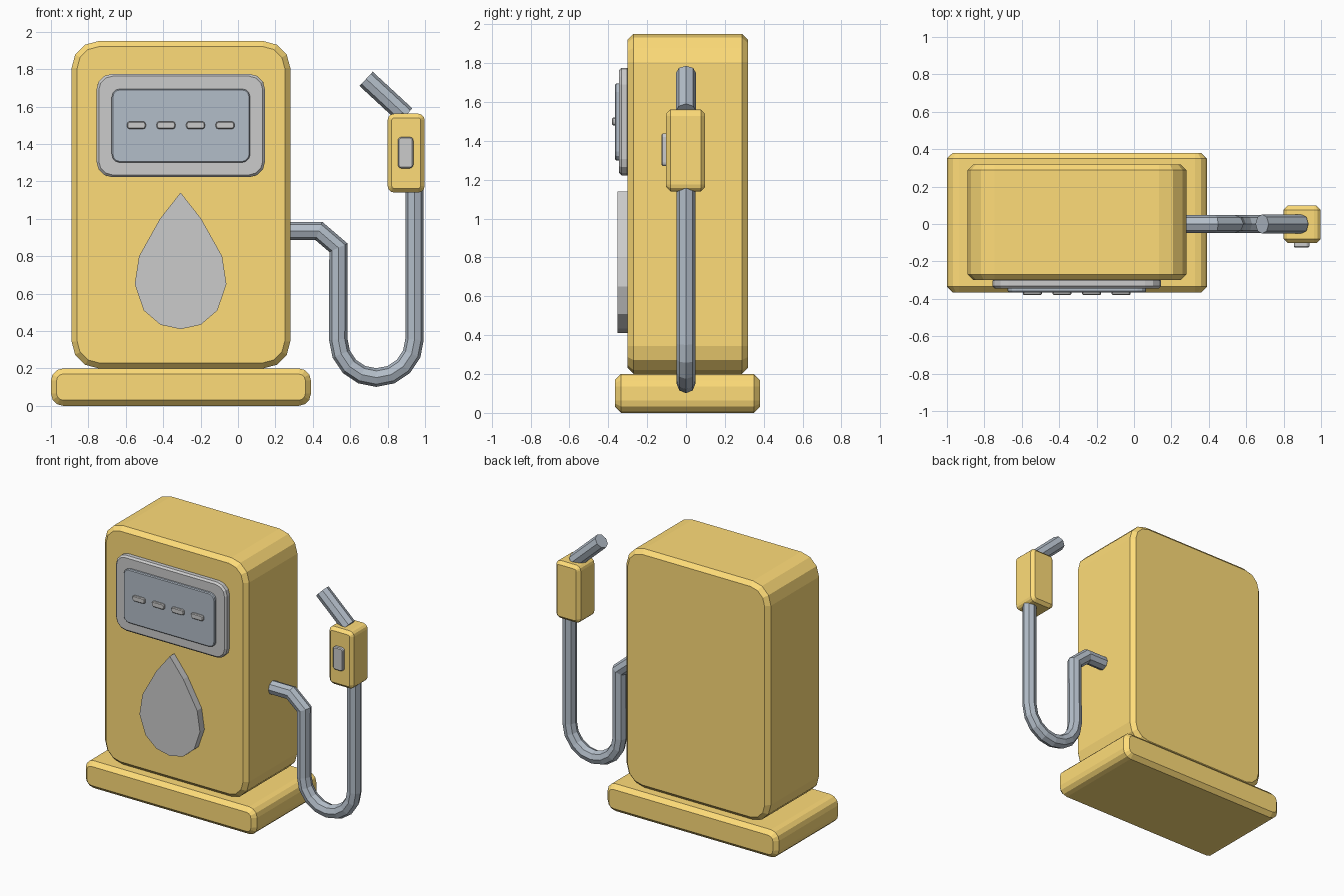
import bpy, bmesh
from math import sin, cos, pi

if "Cube" in bpy.data.objects:
    bpy.data.objects.remove(bpy.data.objects["Cube"])


def material(name, rgb):
    m = bpy.data.materials.new(name)
    m.diffuse_color = (*rgb, 1)
    m.use_nodes = True
    m.node_tree.nodes["Principled BSDF"].inputs["Base Color"].default_value = m.diffuse_color
    return m


ORANGE = material("orange_paint", (1.0, 0.72, 0.19))
SLATE = material("slate_rubber", (0.45, 0.51, 0.58))


def finish(name, bm, mat):
    bmesh.ops.recalc_face_normals(bm, faces=bm.faces)
    me = bpy.data.meshes.new(name)
    bm.to_mesh(me)
    bm.free()
    if mat:
        me.materials.append(mat)
    ob = bpy.data.objects.new(name, me)
    bpy.context.collection.objects.link(ob)
    return ob


def loft(name, rings, mat):
    """Join equal-length closed rings and cap both ends."""
    bm = bmesh.new()
    vs = [[bm.verts.new(p) for p in ring] for ring in rings]
    n = len(vs[0])
    for a, b in zip(vs, vs[1:]):
        for i in range(n):
            j = (i + 1) % n
            bm.faces.new((a[i], a[j], b[j], b[i]))
    bm.faces.new(vs[0])
    bm.faces.new(vs[-1])
    return finish(name, bm, mat)


def slab(name, x, y, z, r, chamfer, mat=None, seg=3):
    """Rounded rectangle in xz, extruded along y with chamfered rims."""
    def ring(yy, rad):
        pts = []
        corners = ((x[1] - r, z[1] - r), (x[0] + r, z[1] - r),
                   (x[0] + r, z[0] + r), (x[1] - r, z[0] + r))
        for q, (cx, cz) in enumerate(corners):
            for k in range(seg + 1):
                a = (q + k / seg) * pi / 2
                pts.append((cx + rad * cos(a), yy, cz + rad * sin(a)))
        return pts
    c = chamfer
    return loft(name, [ring(y[0], r - c), ring(y[0] + c, r),
                       ring(y[1] - c, r), ring(y[1], r - c)], mat)


def tube(name, path, radius, mat, sides=8):
    """Mitred tube following a path in the xz plane."""
    rings = []
    for i, (px, pz) in enumerate(path):
        dirs = []
        for a, b in ((i - 1, i), (i, i + 1)):
            if a >= 0 and b < len(path):
                dx, dz = path[b][0] - path[a][0], path[b][1] - path[a][1]
                length = (dx * dx + dz * dz) ** 0.5
                dirs.append((dx / length, dz / length))
        tx, tz = sum(d[0] for d in dirs), sum(d[1] for d in dirs)
        length = (tx * tx + tz * tz) ** 0.5
        tx, tz = tx / length, tz / length
        rad = radius / (tx * dirs[0][0] + tz * dirs[0][1])
        rings.append([(px - tz * rad * cos(t), radius * sin(t), pz + tx * rad * cos(t))
                      for t in (2 * pi * k / sides for k in range(sides))])
    return loft(name, rings, mat)


# Cabinet and plinth
slab("base", (-1.0, 0.39), (-0.365, 0.38), (0.0, 0.2), 0.065, 0.03, ORANGE)
slab("pump_body", (-0.89, 0.28), (-0.3, 0.318), (0.2, 1.95), 0.145, 0.03, ORANGE)

# Display
slab("display_frame", (-0.757, 0.145), (-0.345, -0.29), (1.222, 1.775), 0.085, 0.013)
slab("display_screen", (-0.675, 0.065), (-0.365, -0.33), (1.3, 1.695), 0.045, 0.006, SLATE)
for i in range(4):
    cx = -0.543 + 0.158 * i
    slab(f"display_dash_{i + 1}", (cx - 0.05, cx + 0.05), (-0.38, -0.355),
         (1.48, 1.52), 0.014, 0.005, seg=2)

# Fuel drop emblem, half profile mirrored about its axis
AXIS = -0.307
half = [(0.11, 1.0), (0.222, 0.8), (0.245, 0.65), (0.197, 0.51), (0.107, 0.433)]
drop = [(0, 1.14)] + half + [(0, 0.41)] + [(-a, b) for a, b in reversed(half)]
loft("fuel_drop", [[(AXIS + a, y, b) for a, b in drop] for y in (-0.352, -0.29)], None)

# Hose with U-bend
bend = [(0.74 - 0.204 * cos(pi * k / 8), 0.355 - 0.204 * sin(pi * k / 8)) for k in range(9)]
tube("hose", [(0.26, 0.935), (0.432, 0.935), (0.537, 0.845)] + bend + [(0.944, 1.18)], 0.049, SLATE)

# Nozzle
slab("nozzle_grip", (0.8, 0.998), (-0.102, 0.098), (1.14, 1.562), 0.035, 0.022, ORANGE)
slab("nozzle_trigger", (0.855, 0.937), (-0.126, -0.09), (1.27, 1.437), 0.018, 0.006)
tube("nozzle_spout", [(0.685, 1.748), (0.897, 1.552)], 0.052, SLATE)
